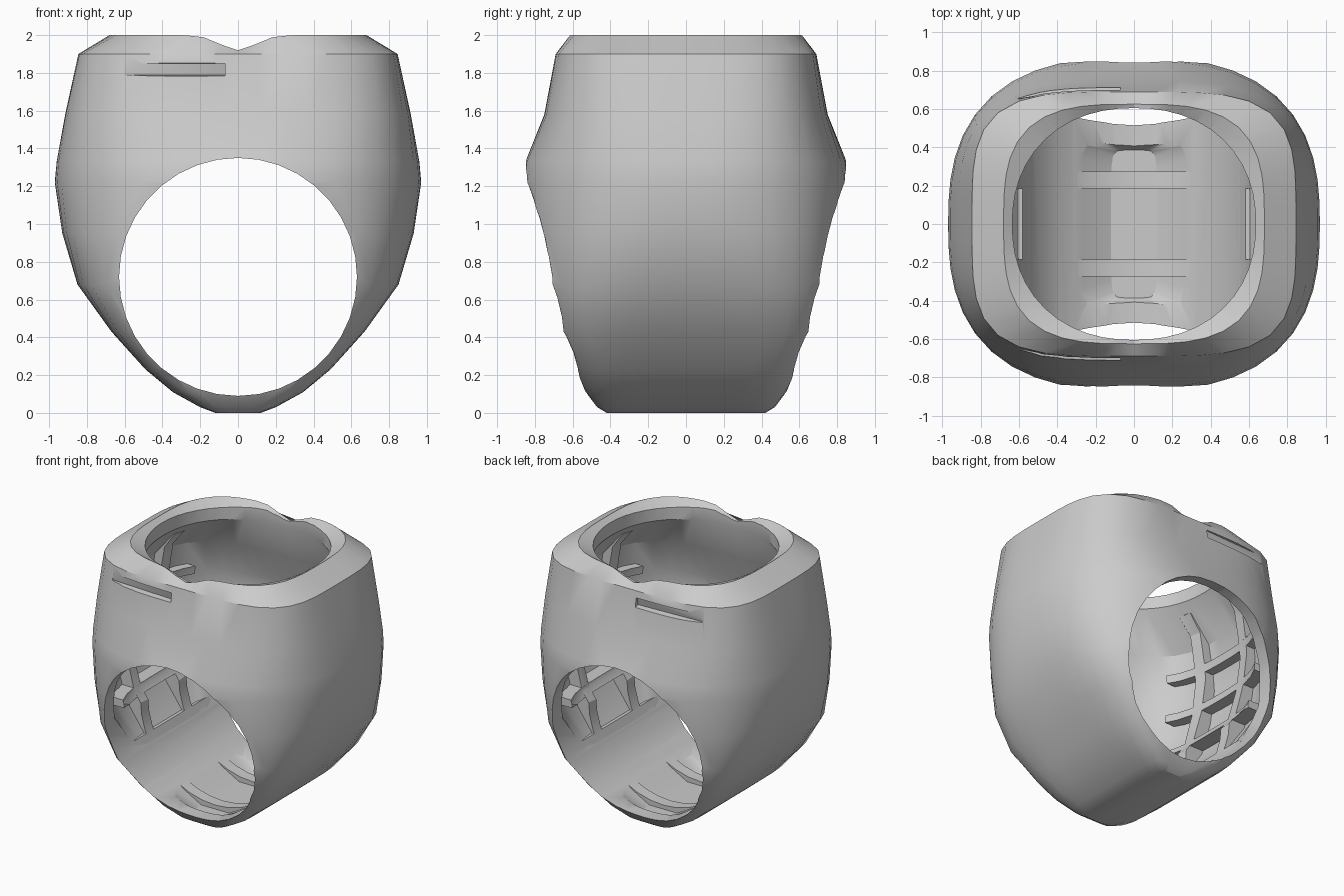
import bpy, bmesh
from math import sin, cos, pi, radians, exp

cube = bpy.data.objects.get("Cube")
if cube:
    bpy.data.objects.remove(cube, do_unlink=True)

grey = bpy.data.materials.new("plain_grey")
grey.use_nodes = True
color = (0.6, 0.6, 0.6, 1)
grey.diffuse_color = color
grey.node_tree.nodes["Principled BSDF"].inputs["Base Color"].default_value = color

HOLE_Z, HOLE_R = 0.72, 0.63


def loft(name, rings):
    """Make an object by skinning equal point loops and closing both ends."""
    bm = bmesh.new()
    loops = [[bm.verts.new(p) for p in ring] for ring in rings]
    for a, b in zip(loops, loops[1:]):
        for i in range(len(a)):
            j = (i + 1) % len(a)
            bm.faces.new((a[i], a[j], b[j], b[i]))
    bm.faces.new(loops[0])
    bm.faces.new(loops[-1])
    bmesh.ops.recalc_face_normals(bm, faces=bm.faces)
    mesh = bpy.data.meshes.new(name)
    bm.to_mesh(mesh)
    bm.free()
    mesh.materials.append(grey)
    obj = bpy.data.objects.new(name, mesh)
    bpy.context.collection.objects.link(obj)
    return obj


def rounded_ring(z, hx, hy, n, dip=0, segments=48):
    """Rounded rectangle loop, optionally dipping at the middle of front and back."""
    points = []
    for i in range(segments):
        t = 2 * pi * i / segments
        c, s = cos(t), sin(t)
        r = (abs(c) ** n + abs(s) ** n) ** (-1 / n)
        x, y = hx * c * r, hy * s * r
        points.append((x, y, z - dip * exp(-(x / 0.13) ** 2)))
    return points


def combine(target, tool, operation):
    mod = target.modifiers.new("combine", "BOOLEAN")
    mod.operation = operation
    mod.solver = "EXACT"
    mod.object = tool
    bpy.context.view_layer.objects.active = target
    bpy.ops.object.modifier_apply(modifier=mod.name)


# Body: outside from the base to the rim, with a rim that slopes inward
profile = [
    (0.0, 0.12, 0.42, 8), (0.03, 0.20, 0.47, 8), (0.11, 0.345, 0.53, 8),
    (0.23, 0.49, 0.60, 7), (0.43, 0.67, 0.725, 5), (0.68, 0.85, 0.795, 3.6),
    (0.95, 0.93, 0.84, 2.9), (1.22, 0.97, 0.87, 2.6), (1.33, 0.96, 0.85, 2.7),
    (1.58, 0.915, 0.75, 3.3), (1.9, 0.845, 0.69, 4),
]
rings = [rounded_ring(*p) for p in profile]
rings.append(rounded_ring(2.0, 0.68, 0.625, 3.2, dip=0.08))
rings.append(rounded_ring(1.95, 0.60, 0.58, 2.2, dip=0.03))
rings.append(rounded_ring(1.8, 0.45, 0.45, 2.2))
body = loft("ring_body", rings)


# Finger hole running front to back
def hole_ring(y):
    return [(HOLE_R * cos(2 * pi * i / 36), y, HOLE_Z + HOLE_R * sin(2 * pi * i / 36))
            for i in range(36)]


hole = loft("finger_hole_cutter", [hole_ring(-1.2), hole_ring(1.2)])


# Hollow inside with an oval opening at the top
def cavity(name, side_wall, end_wall, lift):
    inner = [rounded_ring(z + lift, hx - side_wall, hy - end_wall, n)
             for z, hx, hy, n in profile[1:-1]]
    inner += [rounded_ring(z, 0.635, 0.605, 2.2) for z in (1.87, 2.1)]
    return loft(name, inner)


hollow = cavity("hollow_cutter", 0.08, 0.085, 0.03)
combine(body, hole, "DIFFERENCE")
combine(body, hollow, "DIFFERENCE")

# Ribs standing proud of the inner wall: two hoops, side cross ribs, floor ribs
rib_limit = cavity("rib_limit", 0.07, 0.075, 0.025)
rib_clearance = cavity("rib_clearance", 0.16, 0.11, 0.10)


def rib(name, x, y, z):
    """Block between the given ranges, trimmed to a strip along the inner wall."""
    corners = [(x[0], y[0]), (x[1], y[0]), (x[1], y[1]), (x[0], y[1])]
    strip = loft(name, [[(u, v, w) for u, v in corners] for w in z])
    combine(strip, rib_limit, "INTERSECT")
    combine(strip, rib_clearance, "DIFFERENCE")
    combine(strip, hole, "DIFFERENCE")
    return strip


parts = [body]
for label, y in (("front", -0.23), ("back", 0.23)):
    parts.append(rib(label + "_hoop", (-1.2, 1.2), (y - 0.045, y + 0.045), (-0.1, 1.8)))
for label, near, far in (("left", 0.4, 1.2), ("right", -1.2, -0.4)):
    for z in (0.45, 0.77, 1.09, 1.41):
        parts.append(rib(label + "_cross_rib", (near, far), (-0.48, 0.48), (z - 0.03, z + 0.03)))
for label, x in (("left", 0.42), ("right", -0.42)):
    parts.append(rib(label + "_floor_rib", (x - 0.025, x + 0.025), (-0.4, 0.4), (-0.1, 0.4)))

# Short slots under the rim, one on the front and one on the back
section = [(0.80, 1.86), (0.69, 1.85), (0.675, 1.79), (0.80, 1.77)]
slots = [loft("slot_cutter", [[(x, side * (y - shift), z) for y, z in section]
                              for x, shift in ((-0.6, 0.025), (-0.07, 0))])
         for side in (-1, 1)]
for slot in slots:
    combine(body, slot, "DIFFERENCE")

for tool in [hole, hollow, rib_limit, rib_clearance] + slots:
    bpy.data.objects.remove(tool, do_unlink=True)

bpy.ops.object.select_all(action="DESELECT")
for part in parts:
    part.select_set(True)
bpy.context.view_layer.objects.active = body
bpy.ops.object.shade_smooth_by_angle(angle=radians(28))
